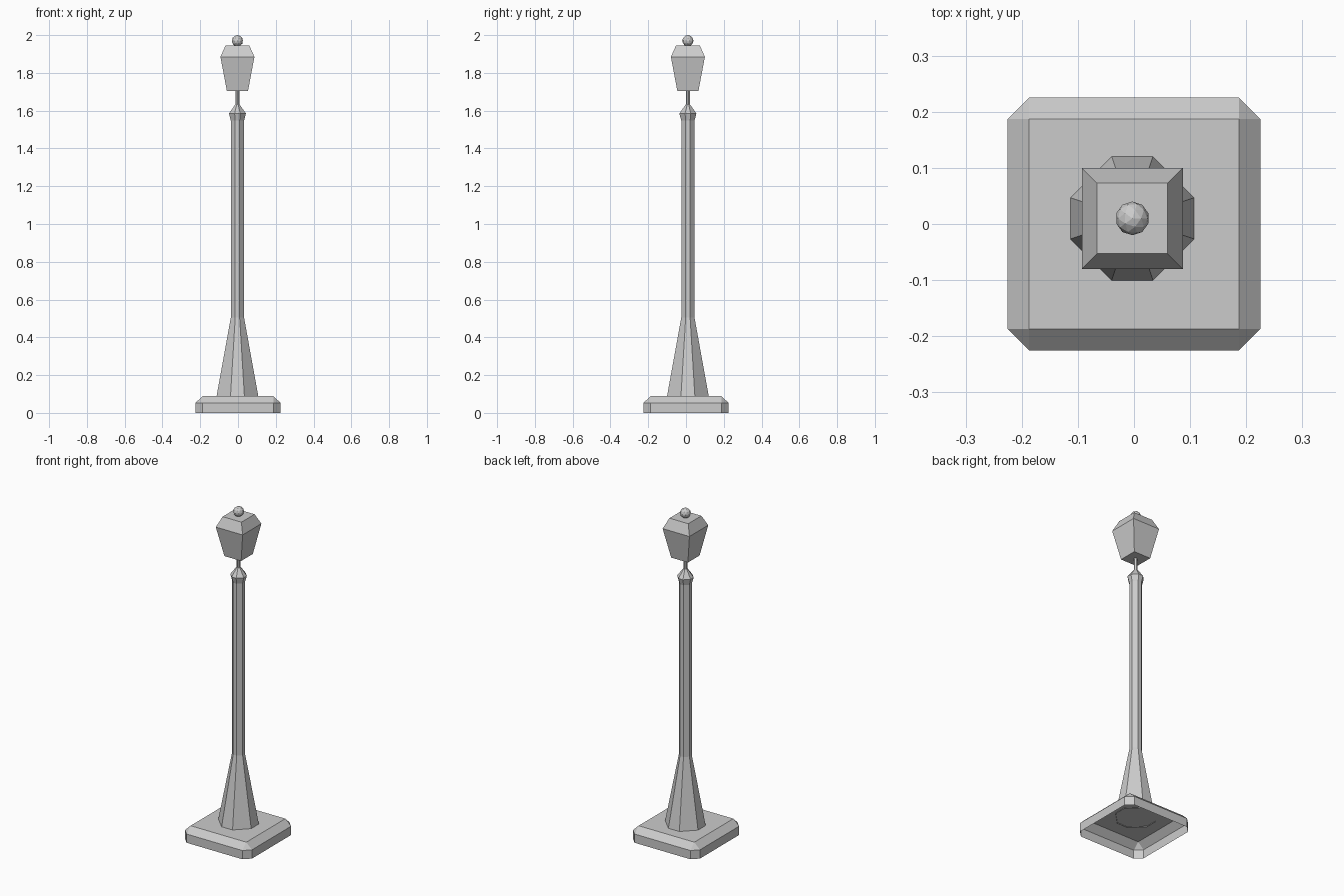
import bpy, bmesh

if "Cube" in bpy.data.objects:
    bpy.data.objects.remove(bpy.data.objects["Cube"])

CX, CY = -0.003, 0.01   # the post stands slightly off the base centre


def loft(name, rings, x=0.0, y=0.0, cap_bottom=True, cap_top=True):
    """Stack chamfered-square rings given as (z, half width, half flat length)."""
    bm = bmesh.new()
    loops = []
    for z, w, f in rings:
        pts = [(w, -f), (w, f), (f, w), (-f, w), (-w, f), (-w, -f), (-f, -w), (f, -w)]
        loops.append([bm.verts.new((x + px, y + py, z)) for px, py in pts])
    for a, b in zip(loops, loops[1:]):
        for i in range(8):
            j = (i + 1) % 8
            bm.faces.new((a[i], a[j], b[j], b[i]))
    if cap_bottom:
        bm.faces.new(loops[0][::-1])
    if cap_top:
        bm.faces.new(loops[-1])
    # square rings (flat == width) collapse to four corners
    bmesh.ops.remove_doubles(bm, verts=bm.verts, dist=1e-5)
    return finish(name, bm)


def finish(name, bm):
    mesh = bpy.data.meshes.new(name)
    bm.to_mesh(mesh)
    bm.free()
    obj = bpy.data.objects.new(name, mesh)
    bpy.context.collection.objects.link(obj)
    return obj


# bevelled plinth, hollow underneath
loft("base", [(0, 0.225, 0.187), (0.053, 0.225, 0.187), (0.089, 0.187, 0.187)],
     cap_bottom=False)

# eight-sided post: flared foot, shaft, collar and pointed cap
profile = [(0.085, 0.111), (0.505, 0.035), (1.547, 0.035), (1.585, 0.045), (1.632, 0.012)]
loft("post", [(z, w, w / 3) for z, w in profile], CX, CY, cap_bottom=False)

# thin stem carrying the lantern
loft("stem", [(1.62, 0.010, 0.0035), (1.71, 0.010, 0.0035)], CX, CY)

# four-sided lantern
loft("lantern", [(z, w, w) for z, w in [(1.705, 0.056), (1.885, 0.090), (1.945, 0.063)]],
     CX, CY)

# faceted ball finial
bm = bmesh.new()
bmesh.ops.create_icosphere(bm, subdivisions=2, radius=0.03)
bmesh.ops.translate(bm, verts=bm.verts, vec=(CX, CY, 1.97))
finish("finial", bm)
